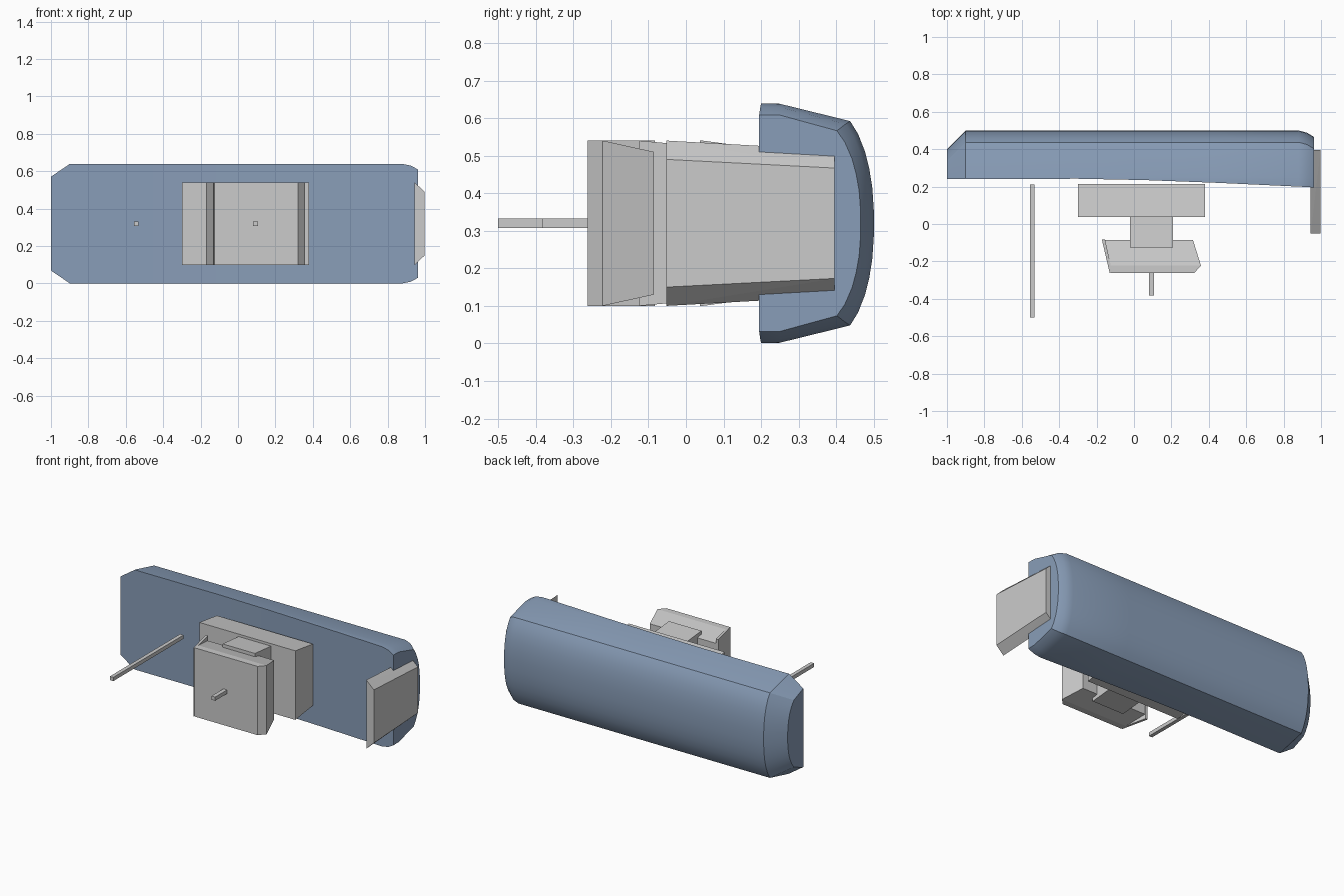
import bpy, bmesh

if "Cube" in bpy.data.objects:
    bpy.data.objects.remove(bpy.data.objects["Cube"])

ZC = 0.32  # height of the horizontal symmetry plane


def finish(bm, name, mat=None, angle=None):
    bmesh.ops.recalc_face_normals(bm, faces=bm.faces[:])
    mesh = bpy.data.meshes.new(name)
    bm.to_mesh(mesh)
    bm.free()
    obj = bpy.data.objects.new(name, mesh)
    bpy.context.collection.objects.link(obj)
    if mat:
        mesh.materials.append(mat)
    if angle:
        bpy.ops.object.select_all(action='DESELECT')
        obj.select_set(True)
        bpy.context.view_layer.objects.active = obj
        bpy.ops.object.shade_smooth_by_angle(angle=angle)
    return obj


def hull(name, pts):
    """Convex solid from (x, y, half height) points mirrored about ZC."""
    bm = bmesh.new()
    for x, y, h in pts:
        bm.verts.new((x, y, ZC + h))
        bm.verts.new((x, y, ZC - h))
    bmesh.ops.convex_hull(bm, input=bm.verts[:])
    bmesh.ops.dissolve_limit(bm, angle_limit=0.01, verts=bm.verts[:], edges=bm.edges[:])
    return finish(bm, name)


def taper_box(name, x0, x1, y0, y1, h0, h1):
    return hull(name, [(x, y, h) for x in (x0, x1) for y, h in ((y0, h0), (y1, h1))])


blue = bpy.data.materials.new("slate_blue")
blue.diffuse_color = (0.25, 0.34, 0.48, 1)
blue.use_nodes = True
blue.node_tree.nodes["Principled BSDF"].inputs["Base Color"].default_value = blue.diffuse_color

# Rounded housing: half profile lofted along x, inset at both ends
back = [(0.25, 0.318), (0.437, 0.272), (0.458, 0.238), (0.477, 0.19),
        (0.488, 0.145), (0.496, 0.095), (0.5, 0.035)]
# x, front y, depth inset, height inset
stations = [(-1, 0.24, 0.1, 0.068), (-0.9, 0.241, 0, 0), (-0.3, 0.242, 0, 0),
            (0.05, 0.235, 0, 0), (0.45, 0.22, 0, 0), (0.88, 0.2, 0, 0),
            (0.925, 0.198, 0.012, 0.009), (0.963, 0.195, 0.035, 0.03)]
bm = bmesh.new()
rings = []
for x, yf, dy, dz in stations:
    s = 1 - dz / 0.318
    half = [(yf, 0.319)] + [(y - dy if y > 0.3 else y, h) for y, h in back]
    ring = [(y, h) for y, h in half] + [(y, -h) for y, h in reversed(half)]
    rings.append([bm.verts.new((x, y, ZC + h * s)) for y, h in ring])
n = len(rings[0])
for a, b in zip(rings, rings[1:]):
    for i in range(n):
        j = (i + 1) % n
        bm.faces.new((a[i], a[j], b[j], b[i]))
bm.faces.new(rings[0])
bm.faces.new(rings[-1])
finish(bm, "housing", blue, 0.42)

# Side panel on the right end
hull("side_panel", [(0.945, -0.052, 0.22), (0.998, -0.052, 0.17),
                    (0.945, 0.395, 0.195), (0.998, 0.395, 0.147)])

# Inner block and neck
taper_box("inner_block", -0.3, 0.38, 0.037, 0.215, 0.221, 0.197)
taper_box("neck", -0.022, 0.208, -0.125, 0.04, 0.22, 0.205)

# Front block with a narrow upright lip on its left edge
hull("front_block", [(-0.165, -0.085, 0.19), (0.315, -0.085, 0.19),
                     (-0.13, -0.222, 0.22), (0.358, -0.222, 0.22),
                     (-0.125, -0.262, 0.22), (0.322, -0.262, 0.22)])
hull("front_block_lip", [(-0.172, -0.082, 0.22), (-0.155, -0.082, 0.22),
                         (-0.13, -0.262, 0.22), (-0.118, -0.25, 0.22)])

# Thin square rods
taper_box("long_rod", -0.557, -0.533, -0.5, 0.21, 0.012, 0.012)
taper_box("short_rod", 0.08, 0.106, -0.382, -0.255, 0.012, 0.012)
